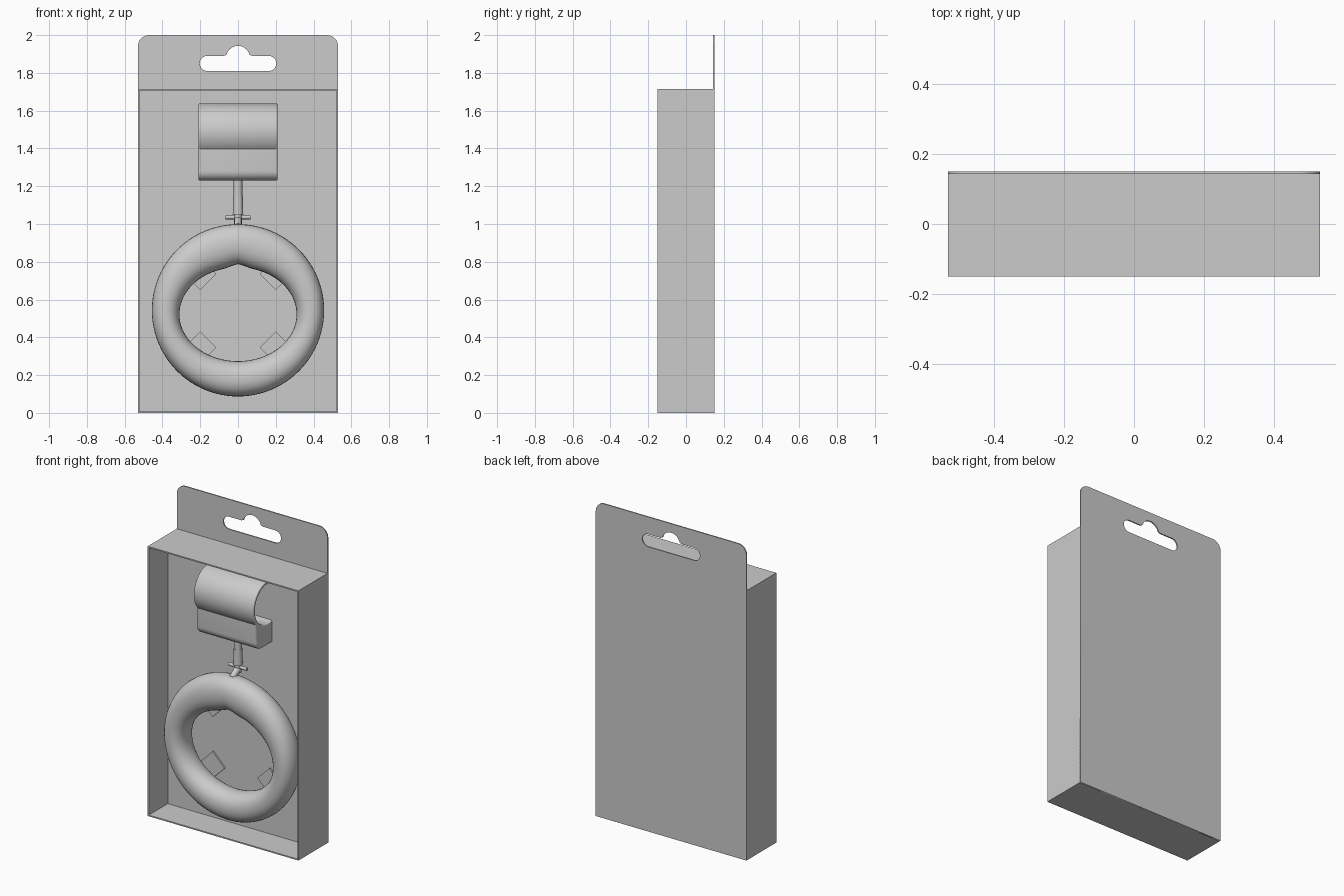
import bpy, bmesh
from math import sin, cos, pi, radians, copysign, asin, sqrt
from mathutils import Vector, Matrix

if "Cube" in bpy.data.objects:
    bpy.data.objects.remove(bpy.data.objects["Cube"])


def finish(name, bm, smooth=False):
    bmesh.ops.recalc_face_normals(bm, faces=bm.faces[:])
    me = bpy.data.meshes.new(name)
    bm.to_mesh(me)
    bm.free()
    ob = bpy.data.objects.new(name, me)
    bpy.context.collection.objects.link(ob)
    if smooth:
        bpy.ops.object.select_all(action='DESELECT')
        bpy.context.view_layer.objects.active = ob
        ob.select_set(True)
        bpy.ops.object.shade_smooth_by_angle(angle=radians(35))
    return ob


def box(name, center, size, roll=0.0):
    bm = bmesh.new()
    m = Matrix.Translation(center) @ Matrix.Rotation(roll, 4, 'Y') @ Matrix.Diagonal((*size, 1))
    bmesh.ops.create_cube(bm, size=1, matrix=m)
    return finish(name, bm)


def rod(name, a, b, r1, r2=None):
    a, b = Vector(a), Vector(b)
    d = b - a
    m = Matrix.Translation((a + b) / 2) @ d.to_track_quat('Z', 'Y').to_matrix().to_4x4()
    bm = bmesh.new()
    bmesh.ops.create_cone(bm, cap_ends=True, segments=24, radius1=r1, radius2=r2 or r1,
                          depth=d.length, matrix=m)
    return finish(name, bm, True)


def arc(cx, cy, r, a0, a1, n):
    return [(cx + r * cos(radians(a0 + (a1 - a0) * i / n)),
             cy + r * sin(radians(a0 + (a1 - a0) * i / n))) for i in range(n + 1)]


def plate(name, loops, half, matrix, bevel=0.0, smooth=False):
    """Fill outline loops (first outer, rest holes) and extrude them."""
    cu = bpy.data.curves.new(name, 'CURVE')
    cu.dimensions, cu.fill_mode = '2D', 'BOTH'
    cu.extrude, cu.bevel_depth, cu.offset, cu.bevel_resolution = half - bevel, bevel, -bevel, 3
    for pts in loops:
        sp = cu.splines.new('POLY')
        sp.points.add(len(pts) - 1)
        for p, (x, y) in zip(sp.points, pts):
            p.co = (x, y, 0, 1)
        sp.use_cyclic_u = True
    tmp = bpy.data.objects.new(name + "_outline", cu)
    bpy.context.collection.objects.link(tmp)
    dg = bpy.context.evaluated_depsgraph_get()
    me = bpy.data.meshes.new_from_object(tmp.evaluated_get(dg))
    bm = bmesh.new()
    bm.from_mesh(me)
    bpy.data.objects.remove(tmp)
    bmesh.ops.remove_doubles(bm, verts=bm.verts[:], dist=1e-5)
    bm.transform(matrix)
    return finish(name, bm, smooth)


W, H, D, T = 0.53, 1.715, 0.15, 0.008

# Backing card with rounded top corners and hanging slot
outline = [(-W, 0), (W, 0)] + arc(W - .06, 1.94, .06, 0, 90, 8) + arc(-W + .06, 1.94, .06, 90, 180, 8)
slot = (arc(.163, 1.85, .04, -90, 90, 10) + [(.075, 1.89)] + arc(0, 1.88, .063, 15, 165, 18)
        + [(-.075, 1.89)] + arc(-.163, 1.85, .04, 90, 270, 10))
plate("backing_card", [outline, slot], .004,
      Matrix.Translation((0, D - .004, 0)) @ Matrix.Rotation(pi / 2, 4, 'X'))

# Open tray walls and the inner insert panel
for side, s in (("left", -1), ("right", 1)):
    box(side + "_wall", (s * (W - T / 2), 0, H / 2), (T, 2 * D, H))
box("top_wall", (0, 0, H - T / 2), (2 * W - 2 * T, 2 * D, T))
box("bottom_wall", (0, 0, T / 2), (2 * W - 2 * T, 2 * D, T))
box("insert_panel", (0, .044, H / 2), (2 * W - 2 * T, .008, H - 2 * T))

# Retaining tabs under the ring
for i, (sx, sz) in enumerate(((-1, -1), (1, -1), (-1, 1), (1, 1))):
    box("retaining_tab_%d" % (i + 1), (sx * .20, .036, .54 + sz * .195),
        (.12, .012, .12), radians(45))

# Fat ring with an oval opening
bm = bmesh.new()
N, M = 96, 28
rings = []
for i in range(N):
    t = 2 * pi * i / N
    outer = Vector((.456 * cos(t), 0, .543 + .456 * sin(t)))
    inner = Vector((.31 * cos(t), 0, .522 + .248 * sin(t)))
    if sin(t) > 0:
        inner.z += .018 * max(0, 1 - abs(inner.x) / .07)
    mid, half = (outer + inner) / 2, (outer - inner) / 2
    row = []
    for j in range(M):
        a = 2 * pi * j / M
        c, s = (copysign(abs(f) ** .92, f) for f in (cos(a), sin(a)))
        row.append(bm.verts.new(mid + half * c + Vector((0, -.055 + .088 * s, 0))))
    rings.append(row)
for i in range(N):
    for j in range(M):
        p, q, k = rings[i], rings[(i + 1) % N], (j + 1) % M
        bm.faces.new((p[j], q[j], q[k], p[k]))
finish("ring", bm, True)

# Sleeve: tube blended into a rounded block, running along x
R, CZ, B = .148, 1.49, .115
a = 47
profile = (arc(0, CZ, R, -a + 8, 180 + a - 8, 56)
           + arc(-B + .05, 1.28, .05, 180, 270, 8) + arc(B - .05, 1.28, .05, 270, 360, 8))
bore = arc(0, CZ, .126, 0, 352.5, 47)
plate("sleeve", [profile, bore], .21,
      Matrix.Rotation(pi / 2, 4, 'Z') @ Matrix.Rotation(pi / 2, 4, 'X'), .008, True)

# Connecting stem, collar, crossbar and hook
rod("stem", (0, 0, 1.14), (0, 0, 1.24), .023)
rod("stem_collar", (0, 0, 1.05), (0, 0, 1.15), .028, .025)
rod("stem_neck", (0, 0, 1.0), (0, 0, 1.06), .02)
rod("crossbar", (-.065, 0, 1.035), (.065, 0, 1.035), .01)
rod("hook", (0, .01, 1.03), (0, -.06, .985), .02)
